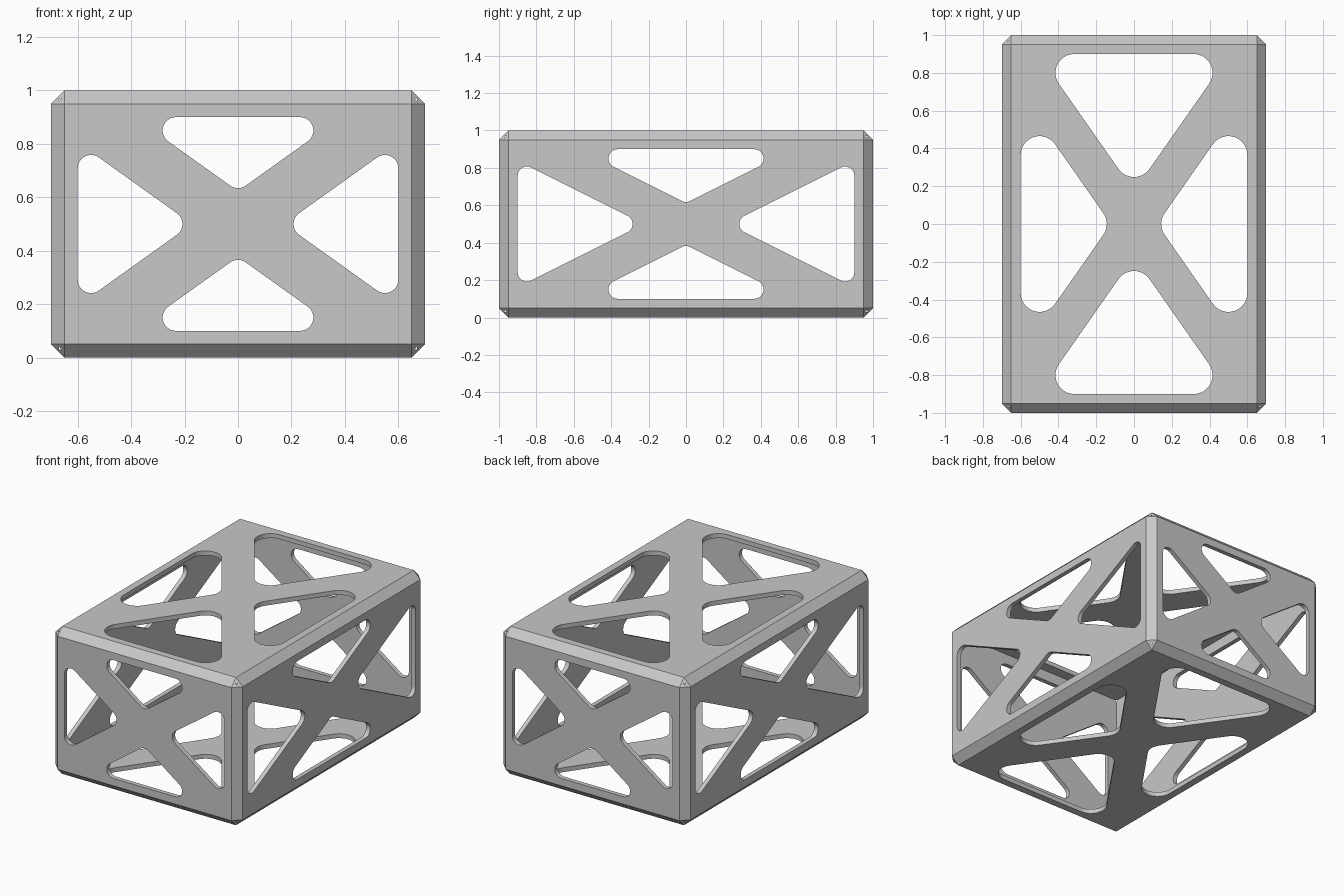
import bpy
import bmesh
import math
from mathutils import Vector

cube = bpy.data.objects.get("Cube")
if cube:
    bpy.data.objects.remove(cube, do_unlink=True)

SIZE = Vector((1.4, 2.0, 1.0))
CHAMFER = 0.05
WALL = 0.03
BORDER = 0.1       # solid frame around each panel
HALF_STRUT = 0.1   # half width of the diagonal struts

grey = bpy.data.materials.new("light_grey")
grey.use_nodes = True
colour = (0.58, 0.58, 0.58, 1)
grey.diffuse_color = colour
grey.node_tree.nodes["Principled BSDF"].inputs["Base Color"].default_value = colour


def add_object(name, bm):
    bmesh.ops.recalc_face_normals(bm, faces=bm.faces[:])
    mesh = bpy.data.meshes.new(name)
    bm.to_mesh(mesh)
    bm.free()
    mesh.materials.append(grey)
    obj = bpy.data.objects.new(name, mesh)
    obj.location.z = SIZE.z / 2
    bpy.context.scene.collection.objects.link(obj)
    return obj


def box(name, size, chamfer=0):
    bm = bmesh.new()
    bmesh.ops.create_cube(bm, size=1)
    bmesh.ops.scale(bm, vec=size, verts=bm.verts[:])
    if chamfer:
        bmesh.ops.bevel(bm, geom=bm.edges[:], offset=chamfer, segments=1,
                        affect='EDGES', profile=0.5)
    return add_object(name, bm)


def rounded_triangle(centres, radius, steps=12):
    """Outline around three counter-clockwise corner circles."""
    points = []
    for i, c in enumerate(centres):
        before = c - centres[i - 1]
        after = centres[(i + 1) % 3] - c
        # each arc turns from one edge's outward normal to the next
        start = math.atan2(-before.x, before.y)
        end = math.atan2(-after.x, after.y)
        sweep = (end - start) % math.tau
        for k in range(steps + 1):
            a = start + sweep * k / steps
            points.append(c + radius * Vector((math.cos(a), math.sin(a))))
    return points


def window_outlines(width, height, radius):
    """Four openings left by a diagonal cross inside a frame."""
    slope = height / width
    length = math.hypot(width, height)
    gap = HALF_STRUT + radius
    apex_y = gap * length / width
    apex_x = gap * length / height
    edge_y = height / 2 - BORDER - radius
    edge_x = width / 2 - BORDER - radius
    reach_x = (edge_y - apex_y) / slope
    reach_y = (edge_x - apex_x) * slope
    upper = [Vector((0, apex_y)), Vector((reach_x, edge_y)), Vector((-reach_x, edge_y))]
    side = [Vector((apex_x, 0)), Vector((edge_x, -reach_y)), Vector((edge_x, reach_y))]
    for tri in (upper, side):
        for sign in (1, -1):
            yield rounded_triangle([sign * p for p in tri], radius)


def window_cutter(name, u, v, w, radius):
    """Prisms along axis w, with their outlines in the u-v plane."""
    bm = bmesh.new()
    for outline in window_outlines(SIZE[u], SIZE[v], radius):
        rings = []
        for depth in (-SIZE[w], SIZE[w]):
            ring = []
            for p in outline:
                co = Vector((0, 0, 0))
                co[u], co[v], co[w] = p.x, p.y, depth
                ring.append(bm.verts.new(co))
            rings.append(ring)
            bm.faces.new(ring)
        low, high = rings
        for i in range(len(low)):
            j = (i + 1) % len(low)
            bm.faces.new((low[i], low[j], high[j], high[i]))
    return add_object(name, bm)


# Chamfered shell, hollowed out and pierced along each axis
frame = box("truss_box", SIZE, CHAMFER)
cutters = [
    box("cavity_cutter", SIZE - Vector((2 * WALL,) * 3)),
    window_cutter("front_window_cutter", 0, 2, 1, 0.05),
    window_cutter("side_window_cutter", 1, 2, 0, 0.05),
    window_cutter("top_window_cutter", 0, 1, 2, 0.1),
]
for cutter in cutters:
    cutter.hide_render = True
    mod = frame.modifiers.new(cutter.name, 'BOOLEAN')
    mod.operation = 'DIFFERENCE'
    mod.solver = 'EXACT'
    mod.object = cutter

# Bake the cuts and drop the cutters
bpy.context.view_layer.update()
graph = bpy.context.evaluated_depsgraph_get()
result = bpy.data.meshes.new_from_object(frame.evaluated_get(graph))
frame.modifiers.clear()
frame.data = result
for cutter in cutters:
    bpy.data.objects.remove(cutter, do_unlink=True)

# Smooth only the rounded window corners
bpy.ops.object.select_all(action='DESELECT')
frame.select_set(True)
bpy.context.view_layer.objects.active = frame
bpy.ops.object.shade_smooth_by_angle(angle=math.radians(25))
